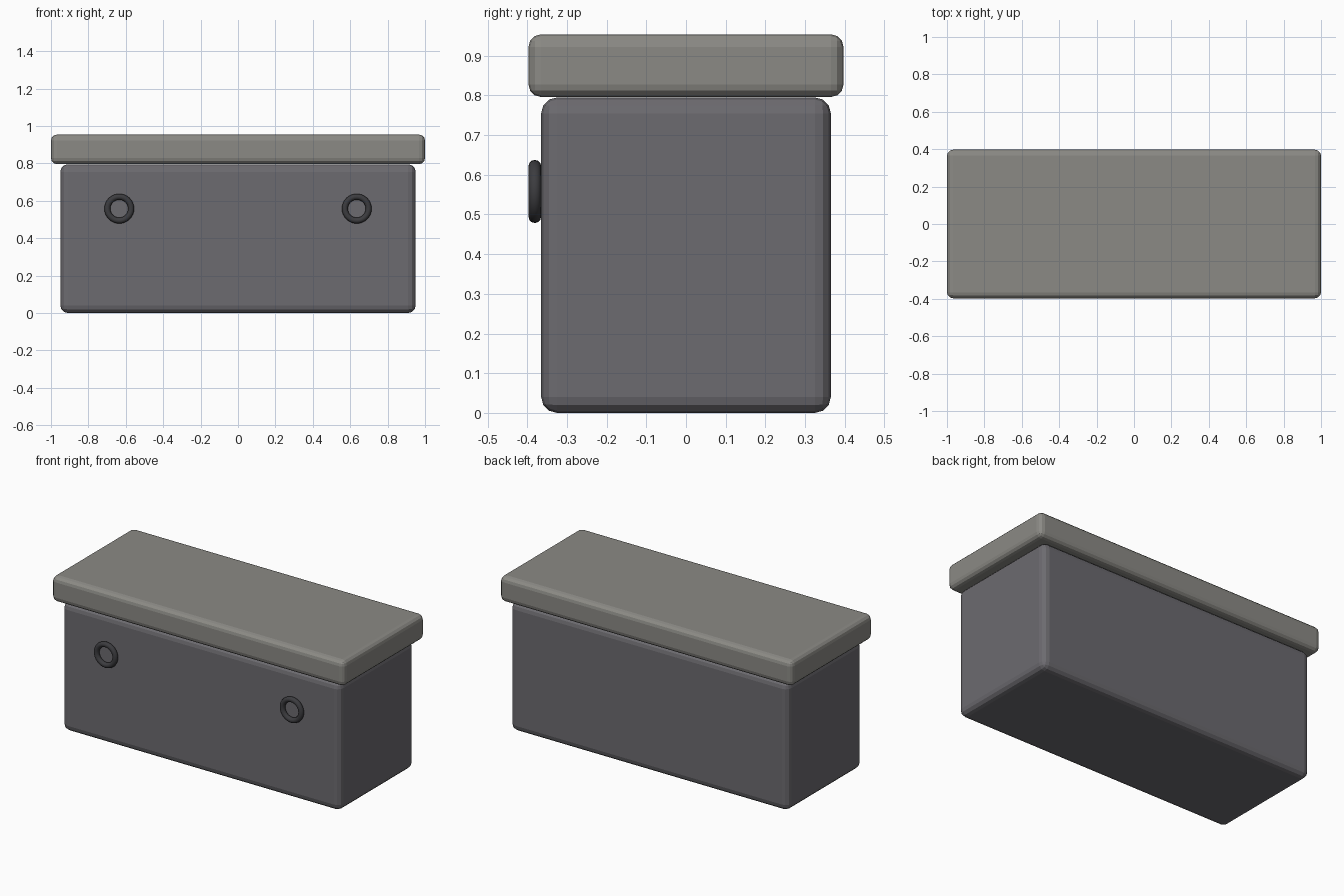
import bpy
import math

if "Cube" in bpy.data.objects:
    bpy.data.objects.remove(bpy.data.objects["Cube"])


def material(name, rgb):
    m = bpy.data.materials.new(name)
    m.diffuse_color = (*rgb, 1)
    m.use_nodes = True
    m.node_tree.nodes["Principled BSDF"].inputs["Base Color"].default_value = m.diffuse_color
    return m


def rounded_box(name, size, z0, bevel, mat):
    bpy.ops.mesh.primitive_cube_add(size=1, location=(0, 0, z0 + size[2] / 2))
    ob = bpy.context.object
    ob.name = name
    ob.scale = size
    bpy.ops.object.transform_apply(location=False, rotation=False, scale=True)
    mod = ob.modifiers.new("rounded_edges", 'BEVEL')
    mod.width = bevel
    mod.segments = 3
    ob.data.materials.append(mat)
    return ob


stone_dark = material("dark_stone", (0.15, 0.145, 0.16))
stone_light = material("light_stone", (0.26, 0.255, 0.235))
iron = material("dark_iron", (0.045, 0.045, 0.05))

# Chest body and overhanging lid
rounded_box("chest_body", (1.9, 0.73, 0.795), 0.0, 0.04, stone_dark)
rounded_box("lid", (2.0, 0.794, 0.158), 0.796, 0.032, stone_light)

# Pair of ring handles resting against the front face
for side, x in (("left", -0.635), ("right", 0.635)):
    bpy.ops.mesh.primitive_torus_add(
        major_radius=0.0635, minor_radius=0.016,
        major_segments=32, minor_segments=12,
        location=(x, -0.381, 0.558), rotation=(math.pi / 2, 0, 0))
    ring = bpy.context.object
    ring.name = side + "_ring_handle"
    ring.data.materials.append(iron)
    bpy.ops.object.shade_smooth()
